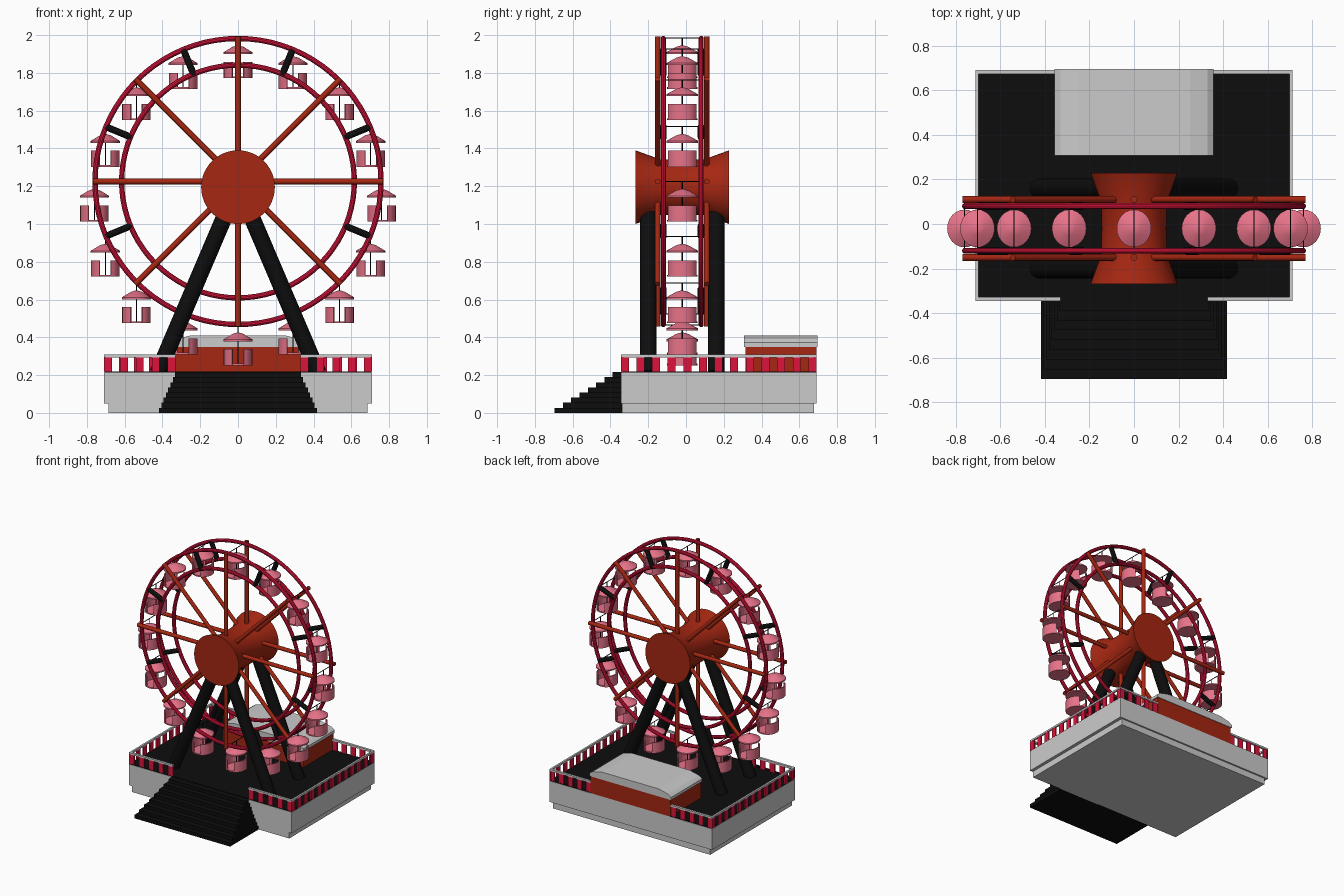
import bpy, bmesh, math
from mathutils import Vector, Matrix

if "Cube" in bpy.data.objects:
    bpy.data.objects.remove(bpy.data.objects["Cube"])


def material(name, rgb):
    m = bpy.data.materials.new(name)
    m.diffuse_color = (*rgb, 1)
    m.use_nodes = True
    m.node_tree.nodes["Principled BSDF"].inputs["Base Color"].default_value = m.diffuse_color
    return m


CRIMSON = material("crimson", (0.72, 0.007, 0.045))
RUST = material("rust_red", (0.38, 0.02, 0.006))
PINK = material("pink", (0.80, 0.17, 0.25))
BLACK = material("black", (0.004, 0.004, 0.004))
YC, ZC = -0.02, 1.225            # wheel centre
R_OUT, R_IN, R_CAB = 0.757, 0.616, 0.76


def finish(name, bm, mat=None, smooth=False):
    bmesh.ops.recalc_face_normals(bm, faces=bm.faces)
    me = bpy.data.meshes.new(name)
    bm.to_mesh(me)
    bm.free()
    if mat:
        me.materials.append(mat)
    ob = bpy.data.objects.new(name, me)
    bpy.context.collection.objects.link(ob)
    if smooth:
        bpy.ops.object.select_all(action='DESELECT')
        ob.select_set(True)
        bpy.context.view_layer.objects.active = ob
        bpy.ops.object.shade_smooth_by_angle(angle=math.radians(35))
    return ob


def add_box(bm, x0, x1, y0, y1, z0, z1):
    m = Matrix.Translation(((x0 + x1) / 2, (y0 + y1) / 2, (z0 + z1) / 2))
    bmesh.ops.create_cube(bm, size=1, matrix=m @ Matrix.Diagonal((x1 - x0, y1 - y0, z1 - z0, 1)))


def add_rod(bm, a, b, r, seg=12):
    a, b = Vector(a), Vector(b)
    d = b - a
    m = Matrix.Translation((a + b) / 2) @ d.to_track_quat('Z', 'Y').to_matrix().to_4x4()
    bmesh.ops.create_cone(bm, cap_ends=True, segments=seg, radius1=r, radius2=r, depth=d.length, matrix=m)


def add_lathe(bm, profile, seg, matrix):
    # revolve (radius, height) points about z, then place with the matrix
    vs = [bm.verts.new((r, 0, z)) for r, z in profile]
    es = [bm.edges.new(p) for p in zip(vs, vs[1:])]
    ret = bmesh.ops.spin(bm, geom=vs + es, cent=(0, 0, 0), axis=(0, 0, 1), angle=2 * math.pi, steps=seg)
    new = list(bm.verts)
    bmesh.ops.transform(bm, matrix=matrix, verts=new)
    bmesh.ops.remove_doubles(bm, verts=new, dist=1e-5)


def add_torus(bm, R, r, y, seg=80, sides=10):
    rows = []
    for i in range(seg):
        a = 2 * math.pi * i / seg
        rows.append([])
        for j in range(sides):
            b = 2 * math.pi * j / sides
            q = R + r * math.cos(b)
            rows[-1].append(bm.verts.new((q * math.cos(a), y + r * math.sin(b), ZC + q * math.sin(a))))
    for i in range(seg):
        n = rows[(i + 1) % seg]
        for j in range(sides):
            k = (j + 1) % sides
            bm.faces.new((rows[i][j], n[j], n[k], rows[i][k]))


def polar(r, a, y):
    return (r * math.cos(a), y, ZC + r * math.sin(a))


# wheel rims, spokes and short rim braces, on both sides
rims, spokes, braces = bmesh.new(), bmesh.new(), bmesh.new()
for s in (-1, 1):
    for R in (R_OUT, R_IN):
        add_torus(rims, R, 0.014, YC + s * 0.1)
    for k in range(8):
        a = k * math.pi / 4
        add_rod(spokes, polar(0.1, a, YC + s * 0.13), polar(0.768, a, YC + s * 0.13), 0.015)
        a += math.pi / 8
        add_rod(braces, polar(R_IN - 0.005, a, YC + s * 0.1), polar(R_OUT, a, YC + s * 0.1), 0.018)
finish("wheel_rims", rims, CRIMSON, True)
finish("wheel_spokes", spokes, RUST, True)
finish("rim_braces", braces, BLACK, True)

# flared hub
bm = bmesh.new()
hub = [(0, -0.248), (0.195, -0.248), (0.147, -0.115), (0.145, 0), (0.147, 0.115), (0.195, 0.248), (0, 0.248)]
add_lathe(bm, hub, 48, Matrix.Translation((0, YC, 1.195)) @ Matrix.Rotation(math.pi / 2, 4, 'X'))
finish("hub", bm, RUST, True)

# support legs
bm = bmesh.new()
for y in (YC - 0.18, YC + 0.18):
    for s in (-1, 1):
        add_rod(bm, (s * 0.425, y, 0.21), (s * 0.02, y, 1.16), 0.044, 20)
finish("support_legs", bm, BLACK, True)

# one gondola: canopy, curved walls with front and back openings, floor
bm = bmesh.new()
add_lathe(bm, [(0, -0.038), (0.03, -0.047), (0.079, -0.076), (0.079, -0.086), (0, -0.086)], 24, Matrix.Identity(4))
RB, RW = 0.077, 0.069
for side in (0, math.pi):
    rings = []
    for i in range(13):
        a = side + math.radians(-66 + 11 * i)
        c, s = math.cos(a), math.sin(a)
        rings.append([bm.verts.new((r * c, r * s, z)) for r, z in
                      ((RB, -0.213), (RB, -0.128), (RW, -0.128), (RW, -0.213))])
    for p, q in zip(rings, rings[1:]):
        for j in range(4):
            k = (j + 1) % 4
            bm.faces.new((p[j], p[k], q[k], q[j]))
    bm.faces.new(rings[0])
    bm.faces.new(rings[-1])
bmesh.ops.create_cone(bm, cap_ends=True, segments=24, radius1=RB - 0.002, radius2=RB - 0.002, depth=0.01,
                      matrix=Matrix.Translation((0, 0, -0.208)))
bmesh.ops.scale(bm, vec=(0.98, 1.07, 1), verts=bm.verts)
gondola = finish("gondola_01", bm, PINK, True)

# its hanger: axle between the rims and a thin centre pole
bm = bmesh.new()
add_rod(bm, (0, -0.1, 0), (0, 0.1, 0), 0.003, 6)
add_rod(bm, (0, 0, 0), (0, 0, -0.205), 0.003, 6)
hanger = finish("hanger_01", bm, BLACK)

# sixteen hanging copies around the wheel
for k in range(16):
    for src in (gondola, hanger):
        ob = src
        if k:
            ob = src.copy()
            ob.name = src.name[:-2] + f"{k + 1:02d}"
            bpy.context.collection.objects.link(ob)
        ob.location = polar(R_CAB, k * math.pi / 8, YC)

# platform and deck
Y0, Y1, XP = -0.345, 0.69, 0.71
bm = bmesh.new()
add_box(bm, -0.685, 0.685, Y0 + 0.005, 0.677, 0, 0.05)
add_box(bm, -XP, XP, Y0, Y1, 0.05, 0.215)
finish("platform", bm)
bm = bmesh.new()
add_box(bm, -XP + 0.003, XP - 0.003, Y0 + 0.003, Y1 - 0.003, 0.213, 0.22)
finish("deck", bm, BLACK)

# steps, each one narrower and shallower than the one below
bm = bmesh.new()
N = 8
for i in range(N):
    w = 0.418 - 0.085 * i / (N - 1)
    add_box(bm, -w, w, -0.695 + 0.35 * i / N, Y0 + 0.01, 0.216 * i / N, 0.216 * (i + 1) / N)
finish("stairs", bm, BLACK)

# fence: pickets with gaps under a pale top rail
pickets, rails = bmesh.new(), bmesh.new()


def spread(a, b):
    n = max(1, round((b - a - 0.042) / 0.08))
    return [a + (b - a - 0.042) * i / n for i in range(n + 1)]


for s in (-1, 1):
    xs = sorted((s * XP, s * (XP - 0.014)))
    add_box(rails, *xs, Y0, Y1, 0.294, 0.308)
    for y in spread(Y0, Y1):
        add_box(pickets, s * (XP - 0.007) - 0.005, s * (XP - 0.007) + 0.005, y, y + 0.042, 0.218, 0.296)
    for y, xin in ((Y0 + 0.009, 0.33), (Y1 - 0.009, 0.35)):
        xs = sorted((s * (XP - 0.014), s * xin))
        add_box(rails, *xs, y - 0.009, y + 0.009, 0.294, 0.308)
        for x in spread(*sorted((s * XP, s * xin))):
            add_box(pickets, x, x + 0.042, y - 0.005, y + 0.005, 0.218, 0.296)
finish("fence_pickets", pickets, CRIMSON)
finish("fence_rails", rails)

# operator booth and its sloped-end roof
bm = bmesh.new()
add_box(bm, -0.35, 0.35, 0.315, 0.69, 0.215, 0.352)
finish("booth", bm, RUST)
bm = bmesh.new()
half = [(0.357, 0.35), (0.357, 0.372), (0.33, 0.391), (0.25, 0.41)]
prof = half + [(-x, z) for x, z in reversed(half)]
f = bm.faces.new([bm.verts.new((x, 0.308, z)) for x, z in prof])
ext = bmesh.ops.extrude_face_region(bm, geom=[f])
bmesh.ops.translate(bm, vec=(0, 0.387, 0), verts=[v for v in ext["geom"] if isinstance(v, bmesh.types.BMVert)])
finish("booth_roof", bm)
